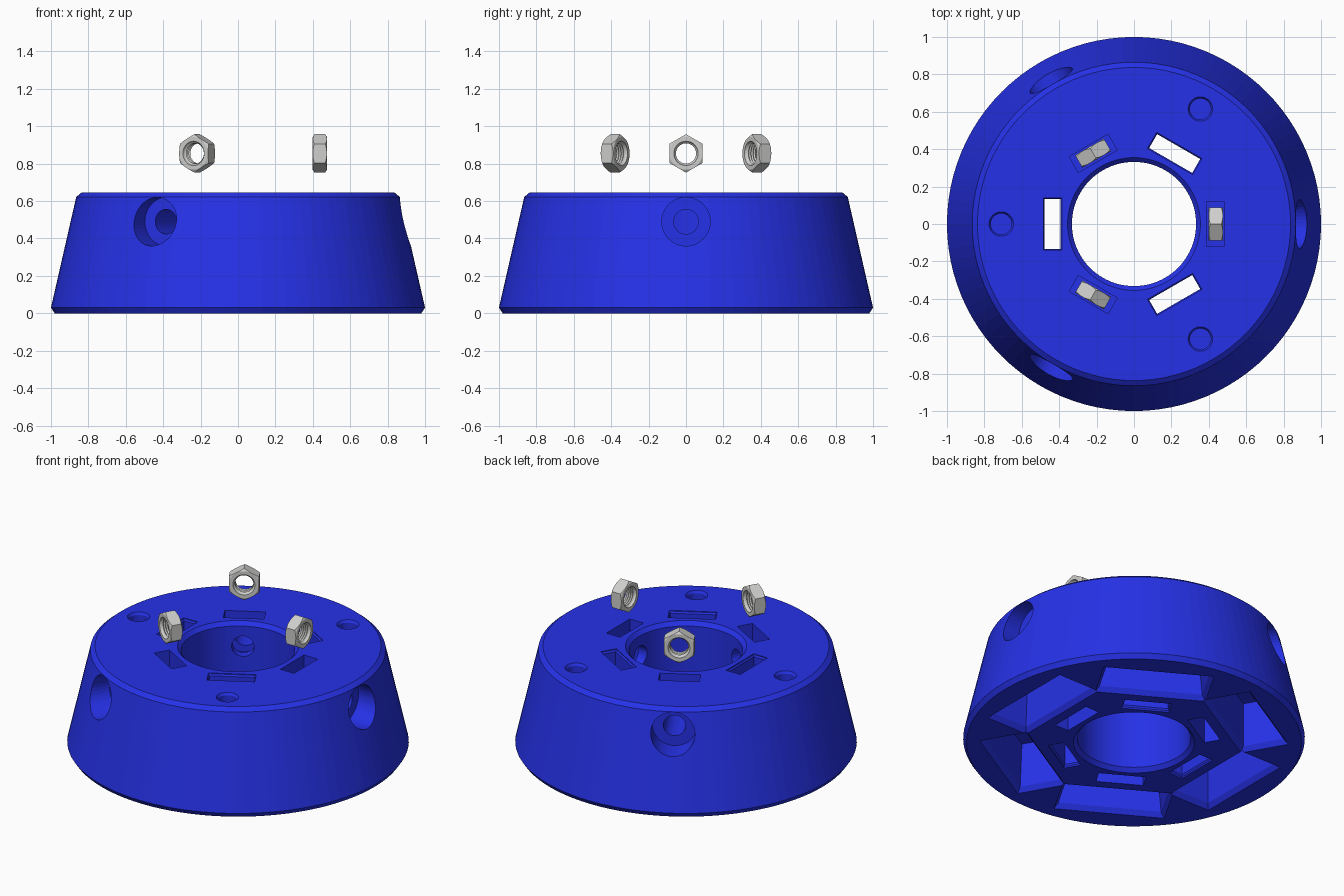
import bpy, bmesh, math
from mathutils import Matrix, Vector

if "Cube" in bpy.data.objects:
    bpy.data.objects.remove(bpy.data.objects["Cube"])


def material(name, rgb):
    m = bpy.data.materials.new(name)
    m.diffuse_color = (*rgb, 1)
    m.use_nodes = True
    m.node_tree.nodes["Principled BSDF"].inputs["Base Color"].default_value = m.diffuse_color
    return m


BLUE = material("blue plastic", (0.019, 0.031, 0.80))
STEEL = material("light steel", (0.62, 0.62, 0.61))


def make(name, bm, mat):
    bmesh.ops.recalc_face_normals(bm, faces=bm.faces)
    me = bpy.data.meshes.new(name)
    bm.to_mesh(me)
    bm.free()
    me.materials.append(mat)
    ob = bpy.data.objects.new(name, me)
    bpy.context.collection.objects.link(ob)
    return ob


def loft(loops, closed=False):
    """Bridge rings of points; closed joins last ring to first, else caps ends."""
    bm = bmesh.new()
    rings = [[bm.verts.new(p) for p in loop] for loop in loops]
    n = len(rings[0])
    pairs = list(zip(rings, rings[1:])) + ([(rings[-1], rings[0])] if closed else [])
    for a, b in pairs:
        for i in range(n):
            j = (i + 1) % n
            bm.faces.new((a[i], a[j], b[j], b[i]))
    if not closed:
        bm.faces.new(rings[0])
        bm.faces.new(rings[-1])
    return bm


def lathe(profile, n, closed=False):
    return loft([[(r * math.cos(2 * math.pi * i / n), r * math.sin(2 * math.pi * i / n), z)
                  for i in range(n)] for r, z in profile], closed)


def rect(x0, x1, h, z):
    return [(x0, -h, z), (x1, -h, z), (x1, h, z), (x0, h, z)]


def boolean(ob, bm, matrix, op="DIFFERENCE"):
    bm.transform(matrix)
    cutter = make("cutter", bm, ob.data.materials[0])
    cutter.hide_render = True
    mod = ob.modifiers.new("cut", "BOOLEAN")
    mod.operation, mod.object, mod.solver = op, cutter, "EXACT"
    bpy.context.view_layer.objects.active = ob
    bpy.ops.object.modifier_apply(modifier=mod.name)
    bpy.data.objects.remove(cutter)


# Tapered ring body with chamfered rims
body = make("base_body", lathe([(0.98, 0), (1.0, 0.03), (0.865, 0.622), (0.837, 0.645),
                                (0.355, 0.645), (0.332, 0.62), (0.332, 0.025), (0.355, 0)],
                               96, True), BLUE)

along_x = Matrix.Rotation(math.pi / 2, 4, "Y")
for k in range(6):
    turn = Matrix.Rotation(k * math.pi / 3, 4, "Z")
    # Tapered weight pocket under the rim
    boolean(body, loft([rect(0.54, 0.85, 0.335, -0.01), rect(0.57, 0.82, 0.305, 0.03),
                        rect(0.58, 0.80, 0.28, 0.30)]), turn)
    if k % 2:
        # Through slot with a small lip, and a blind round socket in the top
        boolean(body, loft([rect(0.385, 0.485, 0.14, -0.01), rect(0.385, 0.485, 0.14, 0.01),
                            rect(0.392, 0.478, 0.133, 0.02), rect(0.392, 0.478, 0.133, 0.63),
                            rect(0.385, 0.485, 0.14, 0.64), rect(0.385, 0.485, 0.14, 0.66)]), turn)
        boolean(body, lathe([(0.056, 0.53), (0.056, 0.63), (0.066, 0.646), (0.066, 0.66)], 32),
                turn @ Matrix.Translation((0.71, 0, 0)))
    else:
        # Nut trap from above, matching slot from below
        boolean(body, loft([rect(0.387, 0.485, 0.12, 0.385), rect(0.387, 0.485, 0.12, 0.66)]), turn)
        boolean(body, loft([rect(0.387, 0.485, 0.14, -0.01), rect(0.387, 0.485, 0.14, 0.30)]), turn)
        # Screw bore with counterbore from the side
        side = turn @ Matrix.Translation((0, 0, 0.49)) @ along_x
        boolean(body, lathe([(0.066, 0.25), (0.066, 0.77), (0.13, 0.77), (0.13, 1.1)], 40), side)

# Three hexagonal nuts hovering over their traps
T = 0.0385
for k in range(3):
    hexagon = lathe([(0.1025, -T), (0.1025, T)], 6)
    nut = make(f"hex_nut_{k + 1}", hexagon, STEEL)
    # Rounded-off corners
    boolean(nut, lathe([(0.086, -T - 0.001), (0.106, -T + 0.012), (0.106, T - 0.012),
                        (0.086, T + 0.001)], 48), Matrix(), "INTERSECT")
    # Threaded bore with countersunk ends
    steps = 8
    thread = [(0.054 if i % 2 else 0.061, -0.028 + 0.056 * i / steps) for i in range(steps + 1)]
    boolean(nut, lathe([(0.066, -T - 0.002)] + thread + [(0.066, T + 0.002)], 32), Matrix())
    nut.data.transform(Matrix.Rotation(k * 2 * math.pi / 3, 4, "Z")
                       @ Matrix.Translation((0.4375, 0, 0.855)) @ along_x)
